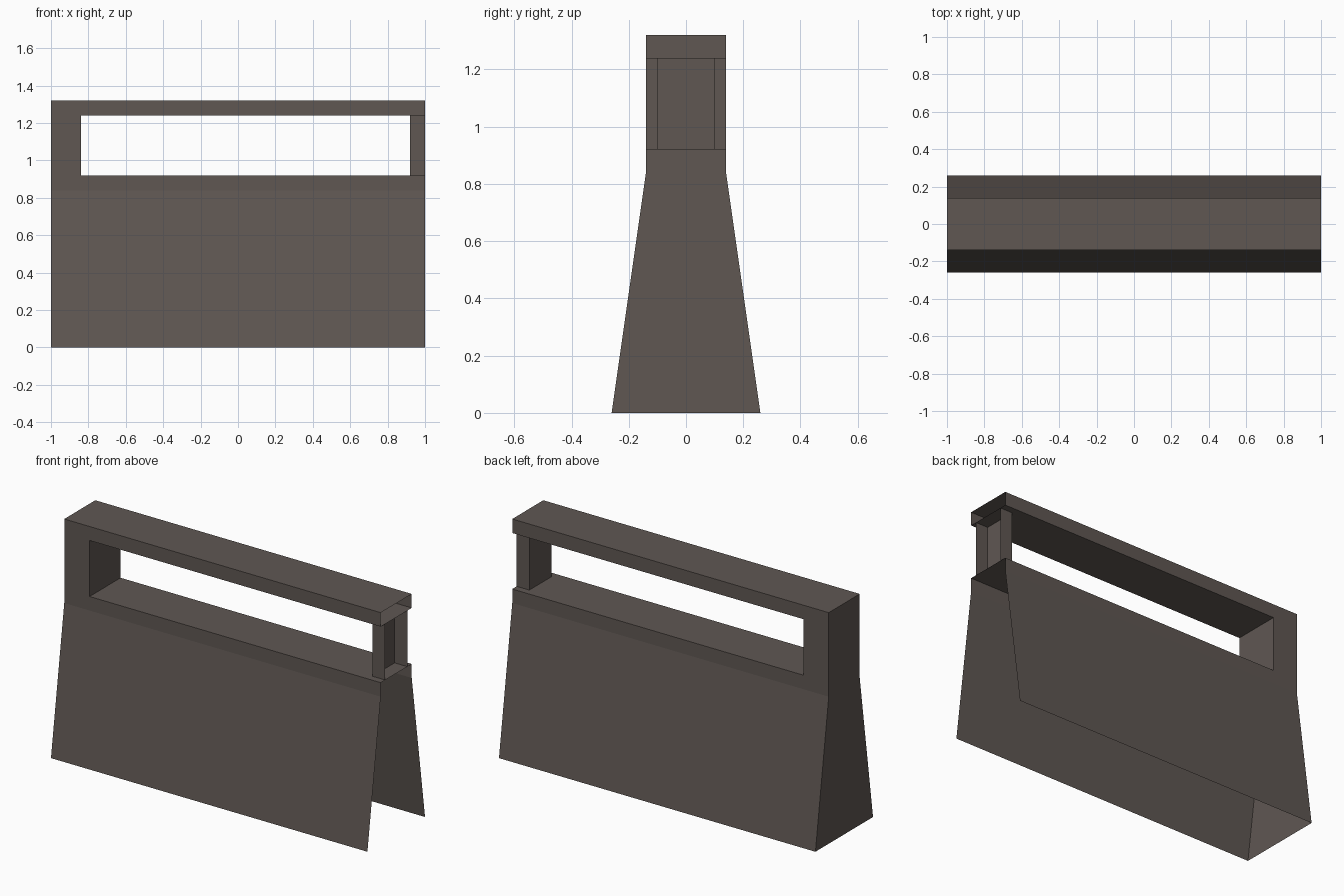
import bpy
import bmesh

cube = bpy.data.objects.get("Cube")
if cube:
    bpy.data.objects.remove(cube, do_unlink=True)

# Single flat colour
COLOUR = (0.115, 0.096, 0.086, 1.0)
mat = bpy.data.materials.new("warm dark grey")
mat.use_nodes = True
mat.diffuse_color = COLOUR
bsdf = next(n for n in mat.node_tree.nodes if n.type == 'BSDF_PRINCIPLED')
bsdf.inputs["Base Color"].default_value = COLOUR
bsdf.inputs["Roughness"].default_value = 0.9

# Key sizes
END, HOLE_X, POST_X = 1.0, -0.84, 0.92
FOOT_Y, TOP_Y, POST_Y = 0.26, 0.14, 0.10
BEND_Z, DECK_Z, BEAM_Z, TOP_Z = 0.84, 0.92, 1.24, 1.32


def mirrored(half):
    """Turn the +y half of a section into a full arch."""
    return half + [(-y, z) for y, z in reversed(half)]


def sweep(bm, section, start, end, place, closed=False):
    """Sweep an open or closed section between two stations."""
    a = [bm.verts.new(place(p, start)) for p in section]
    b = [bm.verts.new(place(p, end)) for p in section]
    n = len(section)
    for i in range(n if closed else n - 1):
        j = (i + 1) % n
        bm.faces.new((a[i], a[j], b[j], b[i]))


def panel(bm, section, x):
    """Flat panel across the given section."""
    bm.faces.new([bm.verts.new((x, y, z)) for y, z in section])


def along_x(p, x):
    return (x, p[0], p[1])


def along_z(p, z):
    return (p[0], p[1], z)


def finish(bm, name):
    bmesh.ops.remove_doubles(bm, verts=bm.verts, dist=0.0001)
    bmesh.ops.recalc_face_normals(bm, faces=bm.faces)
    mesh = bpy.data.meshes.new(name)
    bm.to_mesh(mesh)
    bm.free()
    mesh.materials.append(mat)
    obj = bpy.data.objects.new(name, mesh)
    bpy.context.collection.objects.link(obj)


# Hollow body: closed end, flared skirt and overhead beam, open below
skirt = [(FOOT_Y, 0), (TOP_Y, BEND_Z), (TOP_Y, DECK_Z)]
beam = [(TOP_Y, BEAM_Z), (TOP_Y, TOP_Z)]
bm = bmesh.new()
sweep(bm, mirrored(skirt + beam), -END, HOLE_X, along_x)
sweep(bm, mirrored(skirt), HOLE_X, END, along_x)
sweep(bm, mirrored(beam), HOLE_X, END, along_x, closed=True)
panel(bm, mirrored(skirt + beam), -END)
panel(bm, mirrored([(TOP_Y, DECK_Z), (TOP_Y, BEAM_Z)]), HOLE_X)
finish(bm, "body_shell")

# Channel post at the open end
bm = bmesh.new()
channel = [(END, POST_Y), (POST_X, POST_Y), (POST_X, -POST_Y), (END, -POST_Y)]
sweep(bm, channel, DECK_Z, BEAM_Z, along_z)
# Face the outside of the channel away from its open side
bm.normal_update()
finish(bm, "end_post")
